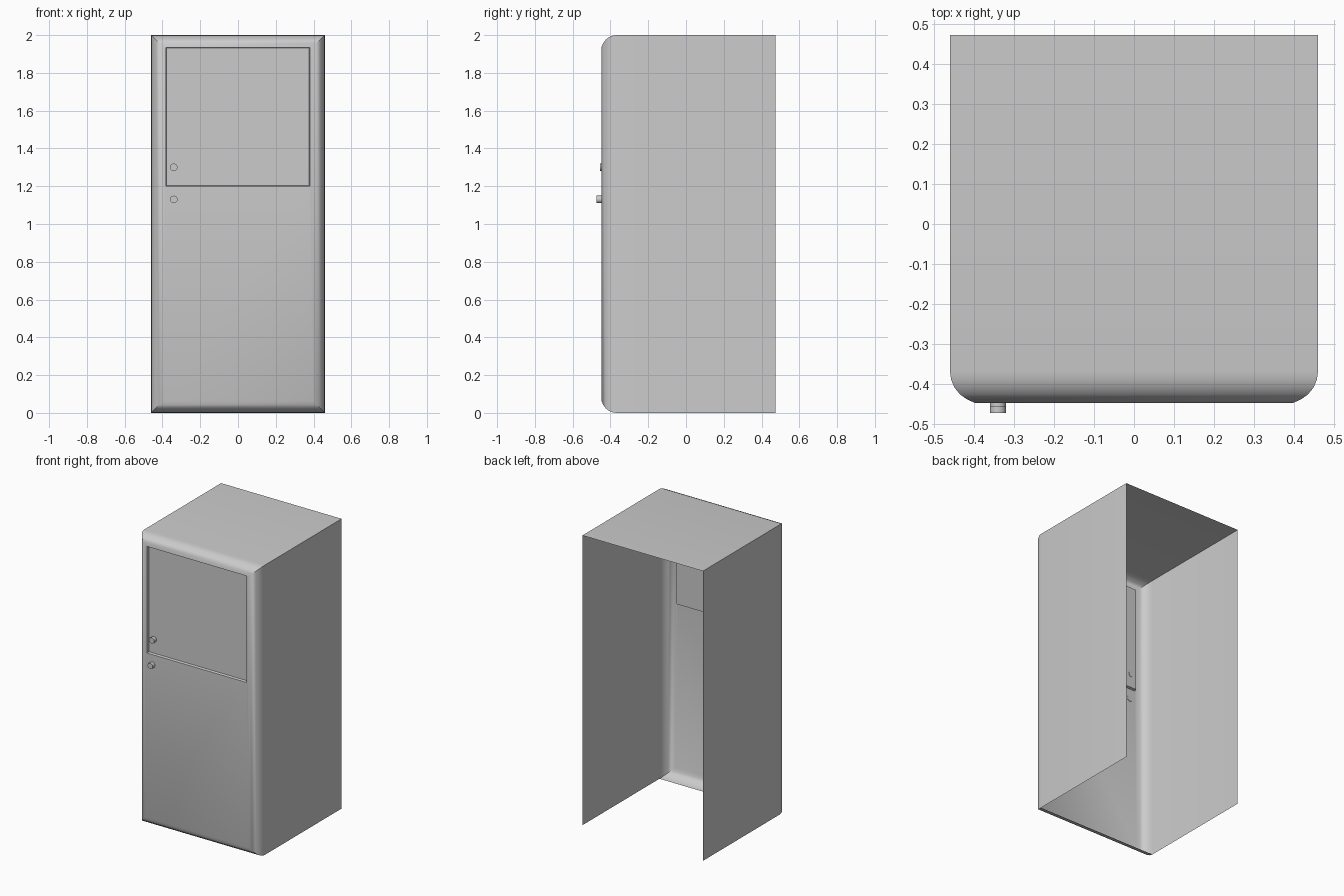
import bpy, bmesh, math

if "Cube" in bpy.data.objects:
    bpy.data.objects.remove(bpy.data.objects["Cube"])

W, H = 0.46, 2.0            # half width, height
BACK, FRONT = 0.4725, -0.4475
R, STEPS = 0.08, 5          # rounding of the front edges
DOOR = (-0.382, 0.38, 1.2, 1.935)
RECESS = 0.016


def rect(bm, x0, x1, z0, z1, y):
    return [bm.verts.new(p) for p in
            ((x0, y, z0), (x1, y, z0), (x1, y, z1), (x0, y, z1))]


def finish(name, bm):
    mesh = bpy.data.meshes.new(name)
    bm.to_mesh(mesh)
    bm.free()
    obj = bpy.data.objects.new(name, mesh)
    bpy.context.collection.objects.link(obj)
    bpy.ops.object.select_all(action='DESELECT')
    bpy.context.view_layer.objects.active = obj
    obj.select_set(True)
    bpy.ops.object.shade_smooth_by_angle(angle=math.radians(35))
    return obj


# Open-backed cabinet shell: rectangular rings from back to recessed door
bm = bmesh.new()
rings = [rect(bm, -W, W, 0, H, BACK)]
for i in range(STEPS + 1):
    a = math.radians(78) * i / STEPS
    d = R * (1 - math.cos(a))
    y = FRONT if i == STEPS else FRONT + R * (1 - math.sin(a))
    rings.append(rect(bm, -W + d, W - d, d, H - d, y))
rings.append(rect(bm, *DOOR, FRONT))
x0, x1, z0, z1 = DOOR
g = 0.004
rings.append(rect(bm, x0 + g, x1 - g, z0 + g, z1 - g, FRONT + RECESS))

for n, (a, b) in enumerate(zip(rings, rings[1:])):
    for k in range(4):
        # the floor is open between the back edge and the rounded front
        if n == 0 and k == 0:
            continue
        j = (k + 1) % 4
        bm.faces.new((a[k], a[j], b[j], b[k]))
bm.faces.new(rings[-1])
finish("cabinet_shell", bm)


# Round lock buttons, one on the door and one on the lower panel
def button(name, z, base):
    bm = bmesh.new()
    bmesh.ops.create_cone(bm, cap_ends=True, segments=20,
                          radius1=0.02, radius2=0.02, depth=0.028)
    for v in bm.verts:
        x, y, h = v.co
        v.co = (x - 0.34, base + 0.003 - 0.014 + h, y + z)
    bmesh.ops.recalc_face_normals(bm, faces=bm.faces)
    finish(name, bm)


button("door_button", 1.30, FRONT + RECESS)
button("lower_button", 1.13, FRONT)
